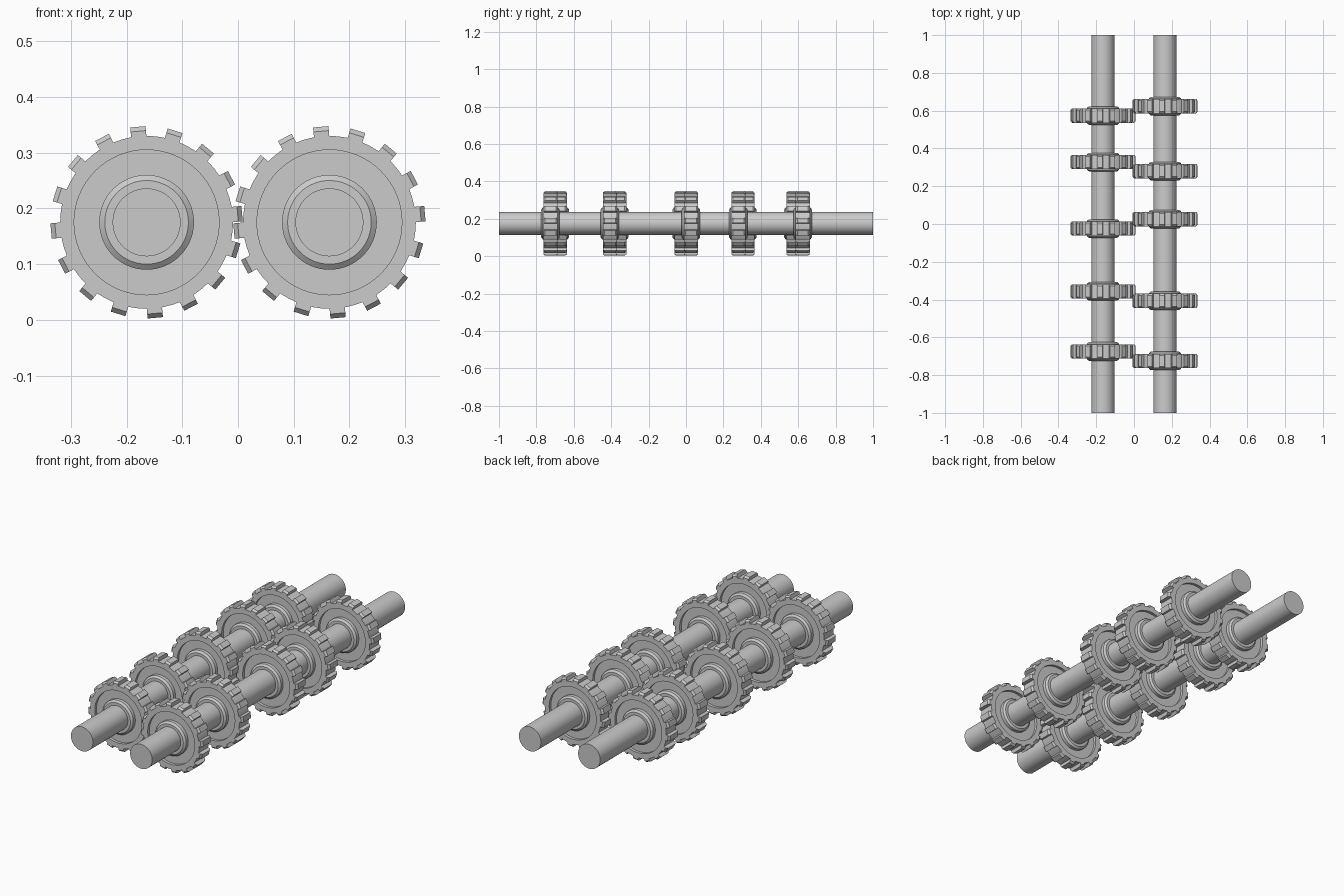
import bpy, bmesh, math
from mathutils import Matrix, Vector

if "Cube" in bpy.data.objects:
    bpy.data.objects.remove(bpy.data.objects["Cube"])

AXLE_X, AXLE_Z, AXLE_R = 0.164, 0.175, 0.061
TEETH, TOOTH_PHASE = 16, math.radians(5.2)
SEGMENTS = 64


def smooth(obj):
    bpy.ops.object.select_all(action='DESELECT')
    obj.select_set(True)
    bpy.context.view_layer.objects.active = obj
    bpy.ops.object.shade_smooth_by_angle(angle=math.radians(30))


def add_tooth(bm, angle):
    # octagonal side profile (radius, half width in y), extruded across the tooth
    profile = [(0.150, -0.038), (0.164, -0.038), (0.172, -0.029),
               (0.172, 0.029), (0.164, 0.038), (0.150, 0.038)]
    rot = Matrix.Rotation(-angle, 3, 'Y')
    sides = [[bm.verts.new(rot @ Vector((r, y, s * 0.0138))) for r, y in profile]
             for s in (-1, 1)]
    bm.faces.new(sides[0])
    bm.faces.new(sides[1][::-1])
    n = len(profile)
    for i in range(n):
        j = (i + 1) % n
        bm.faces.new((sides[0][i], sides[1][i], sides[1][j], sides[0][j]))


def gear_mesh():
    bm = bmesh.new()
    # half section: hub, recessed web, rim; mirrored in y
    half = [(0.058, 0.049), (0.075, 0.049), (0.085, 0.041), (0.085, 0.024),
            (0.130, 0.024), (0.130, 0.038), (0.155, 0.038)]
    section = half + [(r, -y) for r, y in reversed(half)]
    rings = []
    for i in range(SEGMENTS):
        a = 2 * math.pi * i / SEGMENTS
        rings.append([bm.verts.new((r * math.cos(a), y, r * math.sin(a)))
                      for r, y in section])
    for i in range(SEGMENTS):
        a, b = rings[i], rings[(i + 1) % SEGMENTS]
        for k in range(len(section)):
            m = (k + 1) % len(section)
            bm.faces.new((a[k], a[m], b[m], b[k]))
    for t in range(TEETH):
        add_tooth(bm, TOOTH_PHASE + 2 * math.pi * t / TEETH)
    bmesh.ops.recalc_face_normals(bm, faces=bm.faces)
    mesh = bpy.data.meshes.new("gear")
    bm.to_mesh(mesh)
    bm.free()
    return mesh


# axles with their gear positions along y
layout = {
    "left": (-AXLE_X, (-0.675, -0.357, -0.024, 0.574, 0.328)),
    "right": (AXLE_X, (-0.725, -0.407, 0.026, 0.624, 0.280)),
}
mesh = gear_mesh()
for side, (x, positions) in layout.items():
    bpy.ops.mesh.primitive_cylinder_add(vertices=48, radius=AXLE_R, depth=2,
                                        location=(x, 0, AXLE_Z),
                                        rotation=(math.pi / 2, 0, 0))
    axle = bpy.context.object
    axle.name = side + "_axle"
    smooth(axle)
    for n, y in enumerate(sorted(positions), 1):
        gear = bpy.data.objects.new(f"{side}_gear_{n}", mesh.copy())
        bpy.context.collection.objects.link(gear)
        gear.location = (x, y, AXLE_Z)
        smooth(gear)
